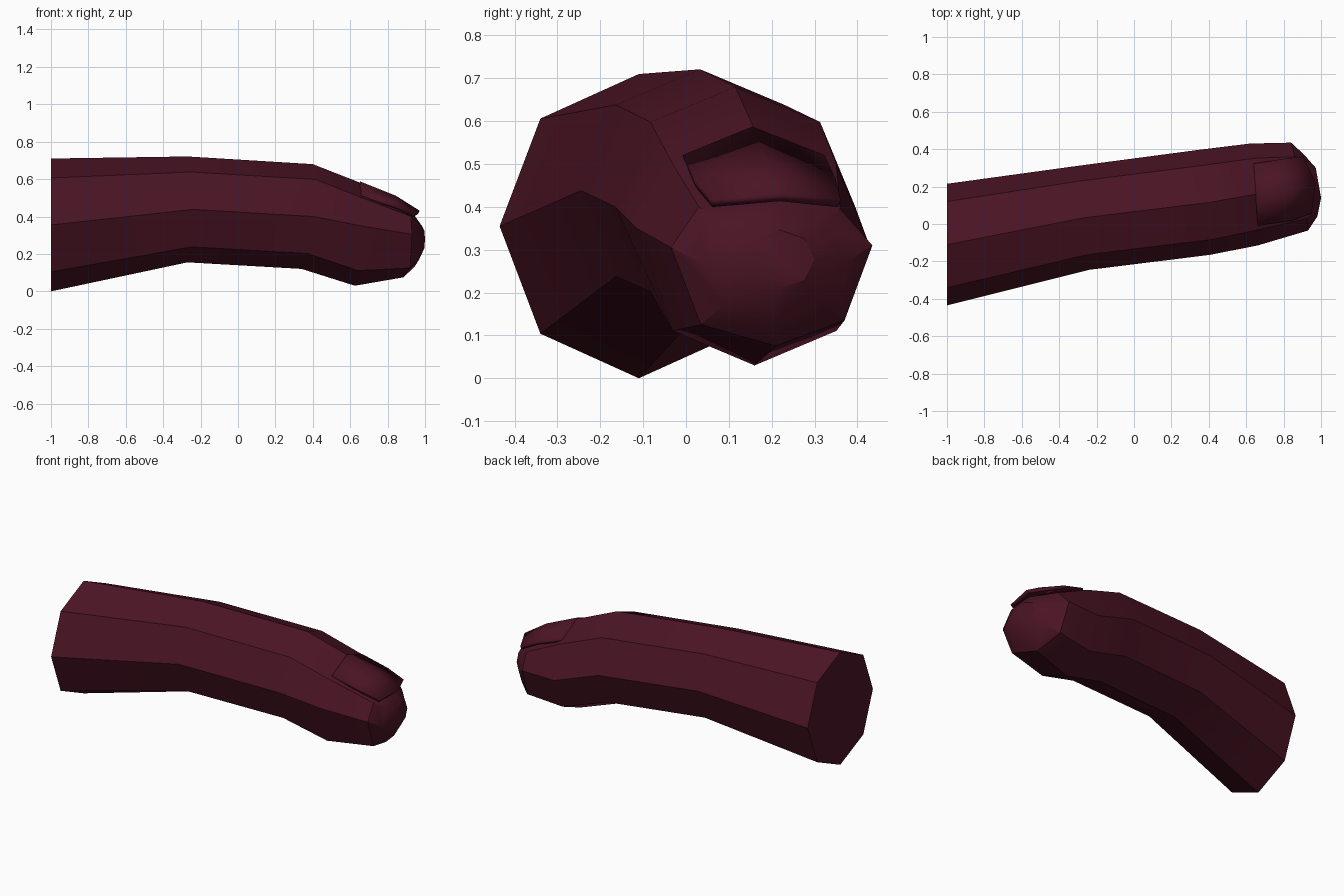
import bpy, bmesh
from math import cos, sin, pi, radians

if "Cube" in bpy.data.objects:
    bpy.data.objects.remove(bpy.data.objects["Cube"])

mat = bpy.data.materials.new("dark_red_skin")
mat.diffuse_color = (0.07, 0.007, 0.018, 1)
mat.use_nodes = True
mat.node_tree.nodes["Principled BSDF"].inputs["Base Color"].default_value = mat.diffuse_color


def loft(name, rings, closed, angle):
    """Bridge successive rings of points into a mesh; cap both ends if closed."""
    bm = bmesh.new()
    rows = [[bm.verts.new(p) for p in ring] for ring in rings]
    n = len(rows[0])
    for a, b in zip(rows, rows[1:]):
        for i in range(n if closed else n - 1):
            j = (i + 1) % n
            bm.faces.new((a[i], a[j], b[j], b[i]))
    if closed:
        bm.faces.new(rows[0])
        bm.faces.new(rows[-1])
    bmesh.ops.recalc_face_normals(bm, faces=bm.faces)
    me = bpy.data.meshes.new(name)
    bm.to_mesh(me)
    bm.free()
    ob = bpy.data.objects.new(name, me)
    bpy.context.collection.objects.link(ob)
    me.materials.append(mat)
    bpy.context.view_layer.objects.active = ob
    ob.select_set(True)
    bpy.ops.object.shade_smooth_by_angle(angle=radians(angle))
    ob.select_set(False)
    return ob


def octagon(x, y, z, ry, rz, pitch=0, yaw=0):
    """Eight-sided section; pitch shifts the top in x, yaw shifts the +y side."""
    pts = []
    for k in range(8):
        c, s = cos(k * pi / 4), sin(k * pi / 4)
        pts.append((x + pitch * s + yaw * c, y + ry * c, z + rz * s))
    return pts


# finger: knuckle sections from the cut base to the rounded tip
knuckle = octagon(0.64, 0.16, 0.305, 0.27, 0.275, 0.015, -0.02)
knuckle[4] = (0.66, -0.115, 0.35)
pad_end = [(0.84, 0.435, 0.31), (0.86, 0.36, 0.395), (0.91, 0.20, 0.42),
           (0.925, 0.03, 0.40), (0.93, -0.035, 0.305), (0.92, 0.035, 0.125),
           (0.885, 0.21, 0.075), (0.85, 0.37, 0.135)]
loft("finger", [
    octagon(-1.0, -0.11, 0.355, 0.325, 0.355),
    octagon(-0.27, 0.033, 0.438, 0.278, 0.283, 0, -0.03),
    octagon(0.37, 0.115, 0.40, 0.28, 0.28, 0.03, -0.035),
    knuckle,
    pad_end,
    octagon(0.945, 0.205, 0.268, 0.165, 0.135, 0, -0.035),
    octagon(0.986, 0.22, 0.278, 0.08, 0.068, 0, -0.014),
], True, 30)

# fingernail: thin curved plate resting on the fingertip
nail = loft("fingernail", [
    [(0.66, -0.005, 0.512), (0.65, 0.155, 0.578), (0.64, 0.32, 0.512)],
    [(0.84, 0.02, 0.455), (0.84, 0.185, 0.502), (0.80, 0.345, 0.458)],
    [(0.945, 0.06, 0.408), (0.967, 0.22, 0.422), (0.90, 0.358, 0.408)],
], False, 30)
plate = nail.modifiers.new("thickness", 'SOLIDIFY')
plate.thickness = 0.02
plate.offset = 0
